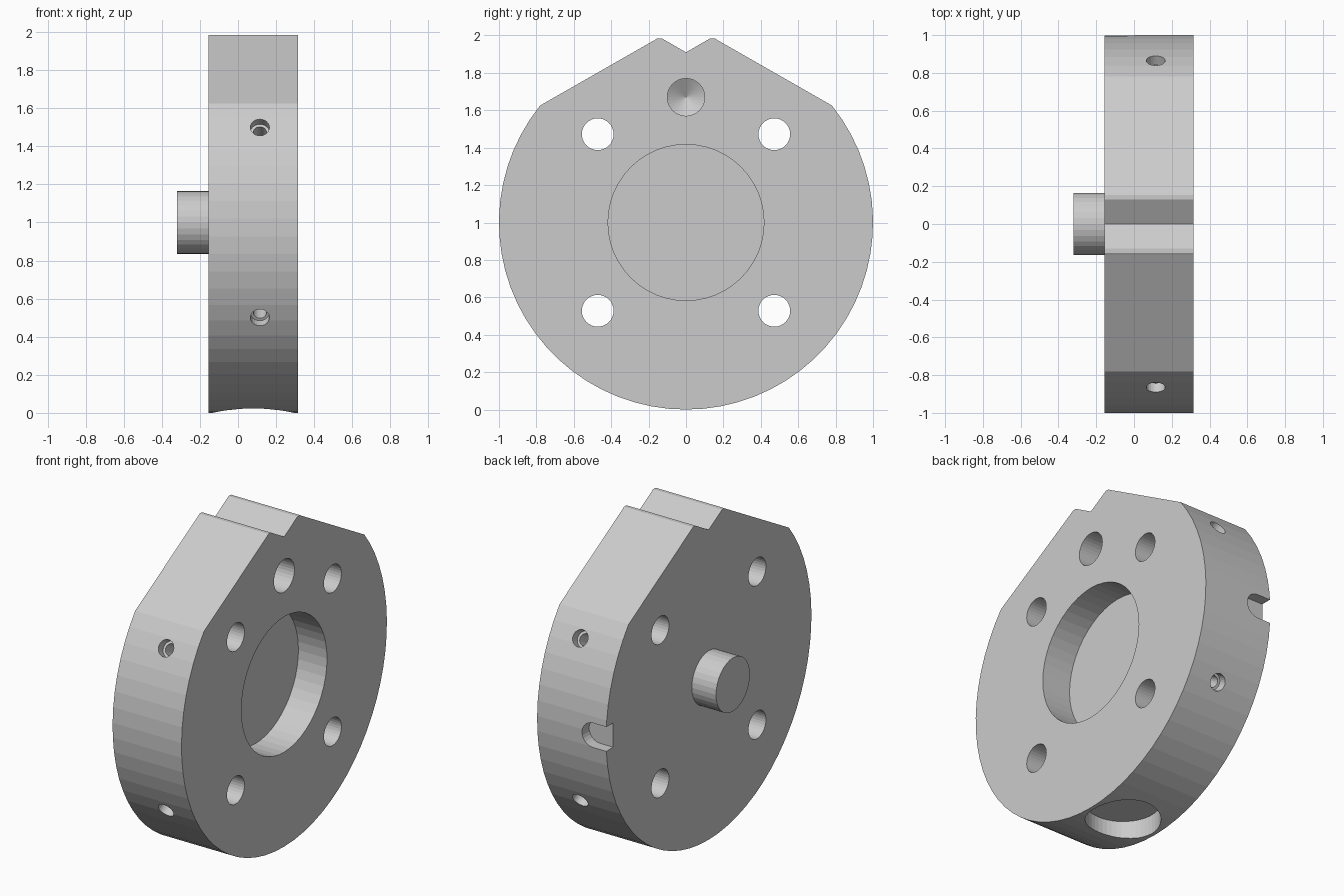
import bpy, bmesh
from math import cos, sin, pi, radians, atan2
from mathutils import Vector

if "Cube" in bpy.data.objects:
    bpy.data.objects.remove(bpy.data.objects["Cube"])

X0, X1, ZC = -0.155, 0.315, 1.0      # back face, front face, axis height


def make_object(name, bm):
    bmesh.ops.recalc_face_normals(bm, faces=bm.faces[:])
    mesh = bpy.data.meshes.new(name)
    bm.to_mesh(mesh)
    bm.free()
    ob = bpy.data.objects.new(name, mesh)
    bpy.context.collection.objects.link(ob)
    return ob


def prism(name, points, offset):
    """Extrude a closed outline along an offset vector."""
    bm = bmesh.new()
    face = bm.faces.new([bm.verts.new(p) for p in points])
    new = bmesh.ops.extrude_face_region(bm, geom=[face], use_keep_orig=True)["geom"]
    bmesh.ops.translate(bm, vec=offset, verts=[g for g in new if isinstance(g, bmesh.types.BMVert)])
    return make_object(name, bm)


def turned(name, origin, direction, profile, segments=32):
    """Revolve (distance, radius) pairs about an axis; radius 0 makes a tip."""
    axis = Vector(direction).normalized()
    rot = axis.to_track_quat('Z', 'Y')
    bm = bmesh.new()
    rings = []
    for d, r in profile:
        n = segments if r else 1
        rings.append([bm.verts.new(Vector(origin) + rot @ Vector(
            (r * cos(2 * pi * i / segments), r * sin(2 * pi * i / segments), d))) for i in range(n)])
    for a, b in zip(rings, rings[1:]):
        for i in range(segments):
            j = (i + 1) % segments
            if len(b) == 1:
                bm.faces.new((a[i], a[j], b[0]))
            else:
                bm.faces.new((a[i], a[j], b[j], b[i]))
    for ring in (rings[0], rings[-1]):
        if len(ring) > 1:
            bm.faces.new(ring)
    return make_object(name, bm)


def combine(body, tool, operation='DIFFERENCE'):
    tool.hide_render = True
    mod = body.modifiers.new(tool.name, 'BOOLEAN')
    mod.operation, mod.solver, mod.object = operation, 'EXACT', tool
    bpy.context.view_layer.objects.active = body
    bpy.ops.object.modifier_apply(modifier=mod.name)
    bpy.data.objects.remove(tool)


# Plate: round body with a pitched top and a V notch
crown = [(0.165, 1.977), (0.153, 1.985), (0.13, 1.985)]
start = atan2(0.625, 0.78)
SEG = 48
arc = [(cos(a), ZC + sin(a)) for a in
       (start - (pi + 2 * start) * i / SEG for i in range(SEG + 1))]
outline = arc + [(-y, z) for y, z in crown] + [(0, 1.91)] + crown[::-1]
plate = prism("mounting_plate", [(X0, y, z) for y, z in outline], (X1 - X0, 0, 0))

# Boss on the back face
combine(plate, turned("boss", (-0.32, 0, ZC), (1, 0, 0), [(0, 0.165), (0.2, 0.165)]), 'UNION')

# Round recess in the front face
combine(plate, turned("recess", (X1 + 0.1, 0, ZC), (-1, 0, 0), [(0, 0.417), (0.295, 0.417)], 48))

# Drilled blind hole under the notch
combine(plate, turned("drilled_hole", (X1 + 0.1, 0, 1.67), (-1, 0, 0),
                      [(0, 0.1), (0.36, 0.1), (0.42, 0)]))

for sy in (-1, 1):
    for sz in (-1, 1):
        # Bolt holes through the plate
        combine(plate, turned("bolt_hole", (-0.5, sy * 0.472, ZC + sz * 0.472), (1, 0, 0),
                              [(0, 0.085), (1.2, 0.085)]))
        # Stepped radial holes in the rim
        out = Vector((0, sy * cos(radians(30)), sz * sin(radians(30))))
        combine(plate, turned("rim_hole", Vector((0.115, 0, ZC)) + out * 1.1, -out,
                              [(0, 0.05), (0.155, 0.05), (0.155, 0.035), (0.36, 0.035), (0.38, 0)], 24))

# Shallow round pocket in the underside
combine(plate, turned("bottom_pocket", (0.08, 0, -0.1), (0, 0, 1), [(0, 0.212), (0.22, 0.212)], 48))

# Round-ended key slot in the rim, open to the back face
R = 0.075
slot = [(-0.3, ZC - R)] + [(-0.065 + R * cos(a), ZC + R * sin(a)) for a in
                           (-pi / 2 + pi * i / 12 for i in range(13))] + [(-0.3, ZC + R)]
combine(plate, prism("key_slot", [(x, 0.93, z) for x, z in slot], (0, 0.2, 0)))
